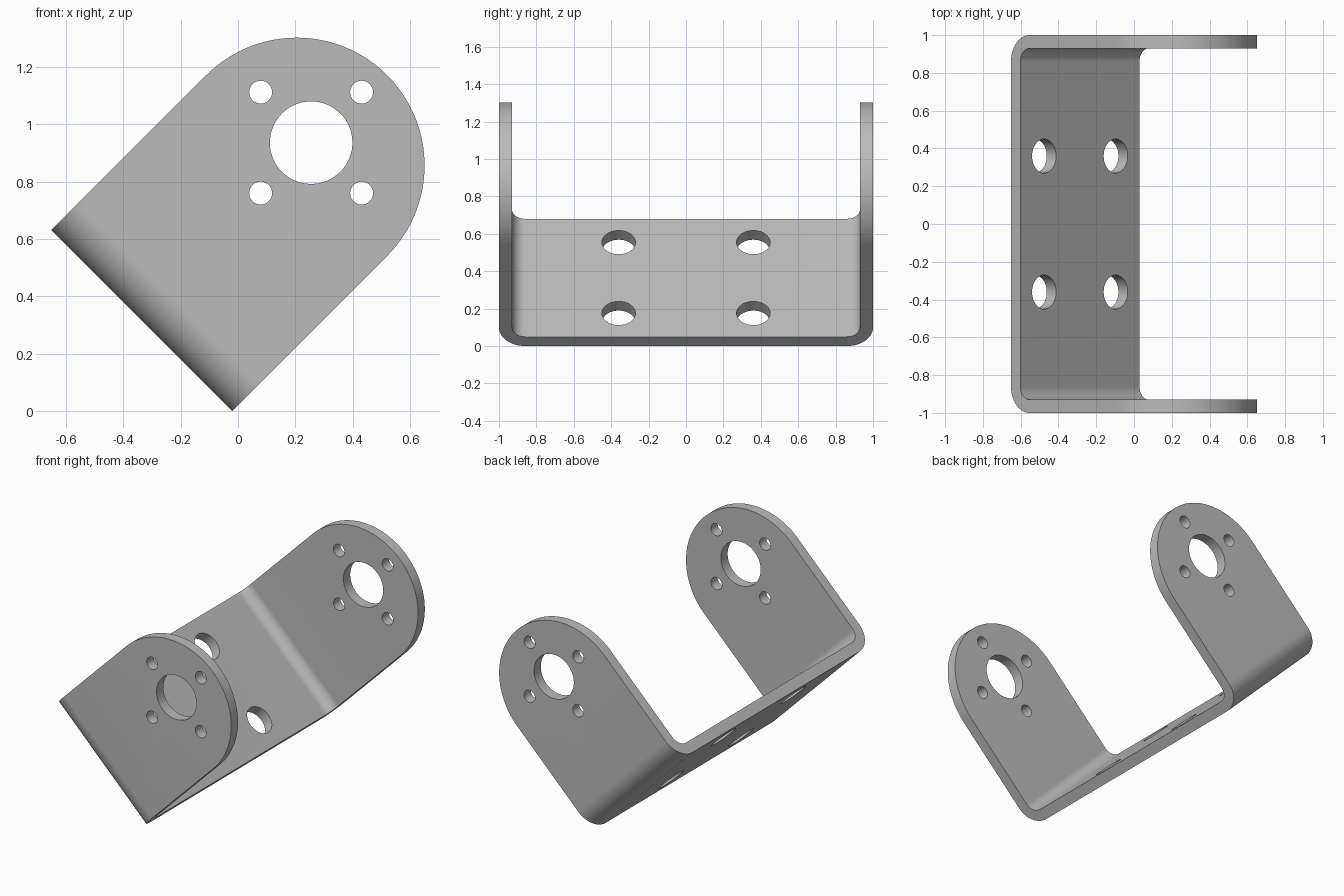
import bpy, bmesh
from math import sin, cos, pi, radians
from mathutils import Vector

cube = bpy.data.objects.get("Cube")
if cube:
    bpy.data.objects.remove(cube)

# Bracket axes: U across the strip, V up the arms, Y between the arms
U = Vector((1, 0, -1)).normalized()
V = Vector((1, 0, 1)).normalized()
Y = Vector((0, 1, 0))
ORIGIN = Vector((-0.336, 0, 0.3155))
HALF, ARM, THICK, BEND = 0.446, 0.765, 0.07, 0.14

steel = bpy.data.materials.new("plain grey metal")
steel.use_nodes = True
grey = (0.5, 0.5, 0.5, 1)
steel.diffuse_color = grey
steel.node_tree.nodes["Principled BSDF"].inputs["Base Color"].default_value = grey


def arc(cx, cy, r, start, end, n):
    return [(cx + r * cos(radians(start + (end - start) * i / n)),
             cy + r * sin(radians(start + (end - start) * i / n))) for i in range(n + 1)]


def prism(name, points, a, b, axis, low, high):
    """Solid from a 2D outline on axes a, b, extruded along axis."""
    bm = bmesh.new()
    face = bm.faces.new([bm.verts.new(ORIGIN + a * p + b * q + axis * low) for p, q in points])
    top = bmesh.ops.extrude_face_region(bm, geom=[face])["geom"]
    bmesh.ops.translate(bm, vec=axis * (high - low),
                        verts=[g for g in top if isinstance(g, bmesh.types.BMVert)])
    bmesh.ops.recalc_face_normals(bm, faces=bm.faces)
    mesh = bpy.data.meshes.new(name)
    bm.to_mesh(mesh)
    bm.free()
    mesh.materials.append(steel)
    obj = bpy.data.objects.new(name, mesh)
    bpy.context.collection.objects.link(obj)
    return obj


def combine(target, cutter, operation):
    mod = target.modifiers.new(operation.lower(), "BOOLEAN")
    mod.operation, mod.solver, mod.object = operation, "EXACT", cutter
    bpy.context.view_layer.objects.active = target
    bpy.ops.object.modifier_apply(modifier=mod.name)
    bpy.data.objects.remove(cutter)


# Folded strip: outer and inner U outline with rounded bends
TALL = 1.5
inner = 1 - THICK
right_outer = arc(1 - BEND, BEND, BEND, 270, 360, 16) + [(1, TALL)]
right_inner = [(inner, TALL)] + arc(1 - BEND, BEND, BEND - THICK, 360, 270, 16)
half = right_outer + right_inner
outline = half + [(-y, v) for y, v in reversed(half)]
bracket = prism("folded_bracket", outline, Y, V, U, -0.6, 0.6)

# Trim to the strip width with round arm ends
shape = [(-HALF, -0.2), (HALF, -0.2)] + arc(0, ARM, HALF, 0, 180, 64)
combine(bracket, prism("arm_outline", shape, U, V, Y, -1.2, 1.2), "INTERSECT")

# Shaft hole and four screw holes through both arms
cu, cv, d = -0.021, 0.857, 0.249
holes = [(cu, cv, 0.144, 64)]
holes += [(cu + du, cv + dv, 0.04, 32) for du, dv in ((d, 0), (-d, 0), (0, d), (0, -d))]
for u, v, r, n in holes:
    ring = arc(u, v, r, 0, 360, n)[:-1]
    combine(bracket, prism("arm_hole", ring, U, V, Y, -1.2, 1.2), "DIFFERENCE")

# Four mounting holes in the base
for u in (-0.268, 0.268):
    for y in (-0.36, 0.36):
        ring = arc(u, y, 0.09, 0, 360, 40)[:-1]
        combine(bracket, prism("base_hole", ring, U, Y, V, -0.2, 0.3), "DIFFERENCE")

# Smooth bends and hole walls, sharp rims
bpy.ops.object.select_all(action="DESELECT")
bracket.select_set(True)
bpy.context.view_layer.objects.active = bracket
bpy.ops.object.shade_smooth_by_angle(angle=radians(30))
